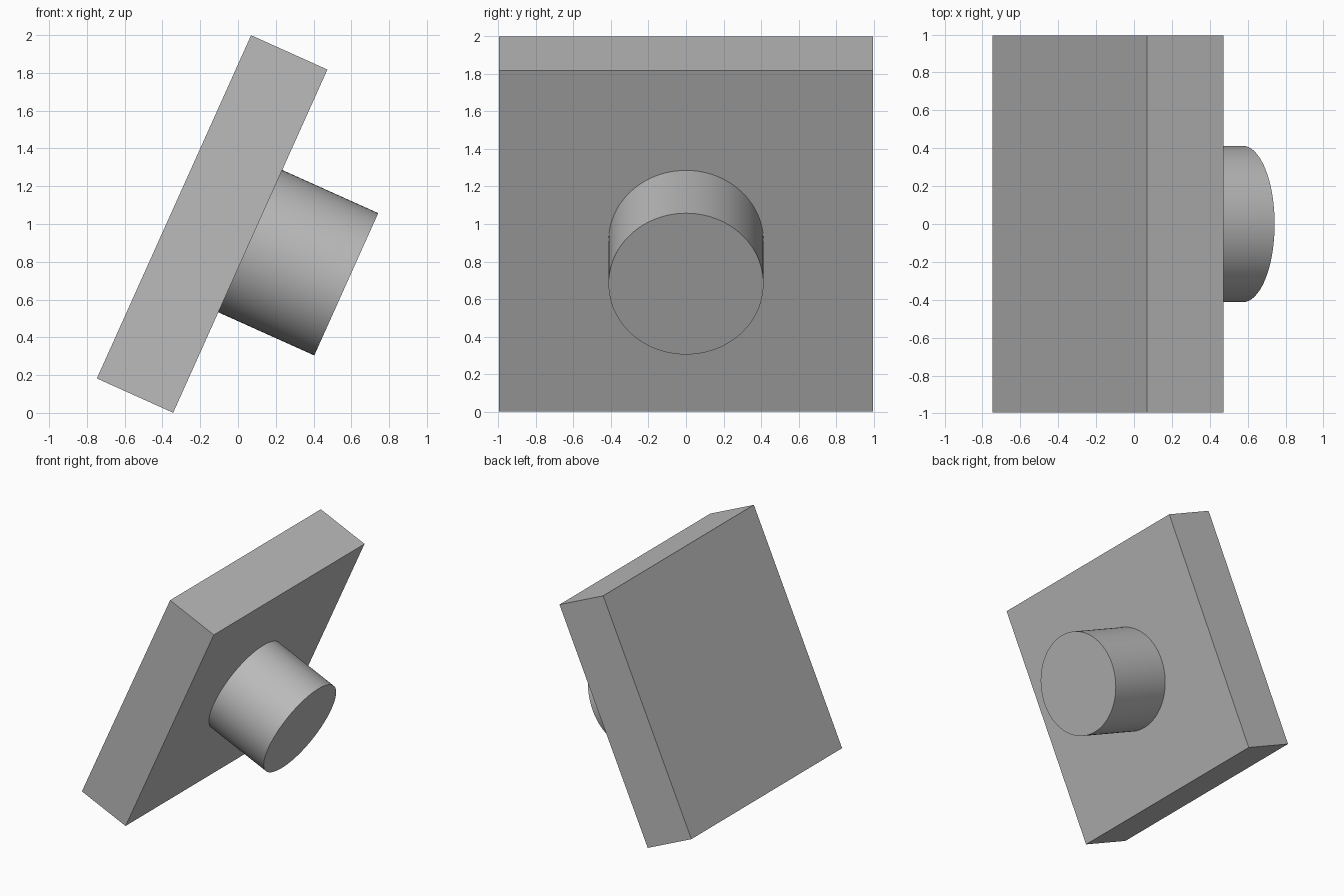
import bpy
from math import radians
from mathutils import Matrix, Vector

cube = bpy.data.objects.get("Cube")
if cube:
    bpy.data.objects.remove(cube, do_unlink=True)

SIDE, THICK = 1.992, 0.443          # square plate
RADIUS, LENGTH, BURY = 0.413, 0.557, 0.02  # round stub
TILT = Matrix.Rotation(radians(114.2), 3, 'Y')
AXIS = TILT @ Vector((0, 0, 1))
CENTRE = Vector((-0.137, 0, 1))

grey = bpy.data.materials.new("plain_grey")
grey.use_nodes = True
colour = (0.5, 0.5, 0.5, 1)
grey.diffuse_color = colour
grey.node_tree.nodes["Principled BSDF"].inputs["Base Color"].default_value = colour


def finish(name):
    obj = bpy.context.object
    obj.name = name
    obj.data.materials.append(grey)
    return obj


# Tilted square plate
bpy.ops.mesh.primitive_cube_add(size=1, location=CENTRE, rotation=TILT.to_euler())
plate = finish("tilted_plate")
plate.scale = (SIDE, SIDE, THICK)

# Round stub standing out from the middle of the plate's lower face
offset = THICK / 2 + (LENGTH - BURY) / 2
bpy.ops.mesh.primitive_cylinder_add(
    vertices=96, radius=RADIUS, depth=LENGTH + BURY,
    location=CENTRE + AXIS * offset, rotation=TILT.to_euler())
finish("round_stub")
bpy.ops.object.shade_smooth_by_angle(angle=radians(30))
